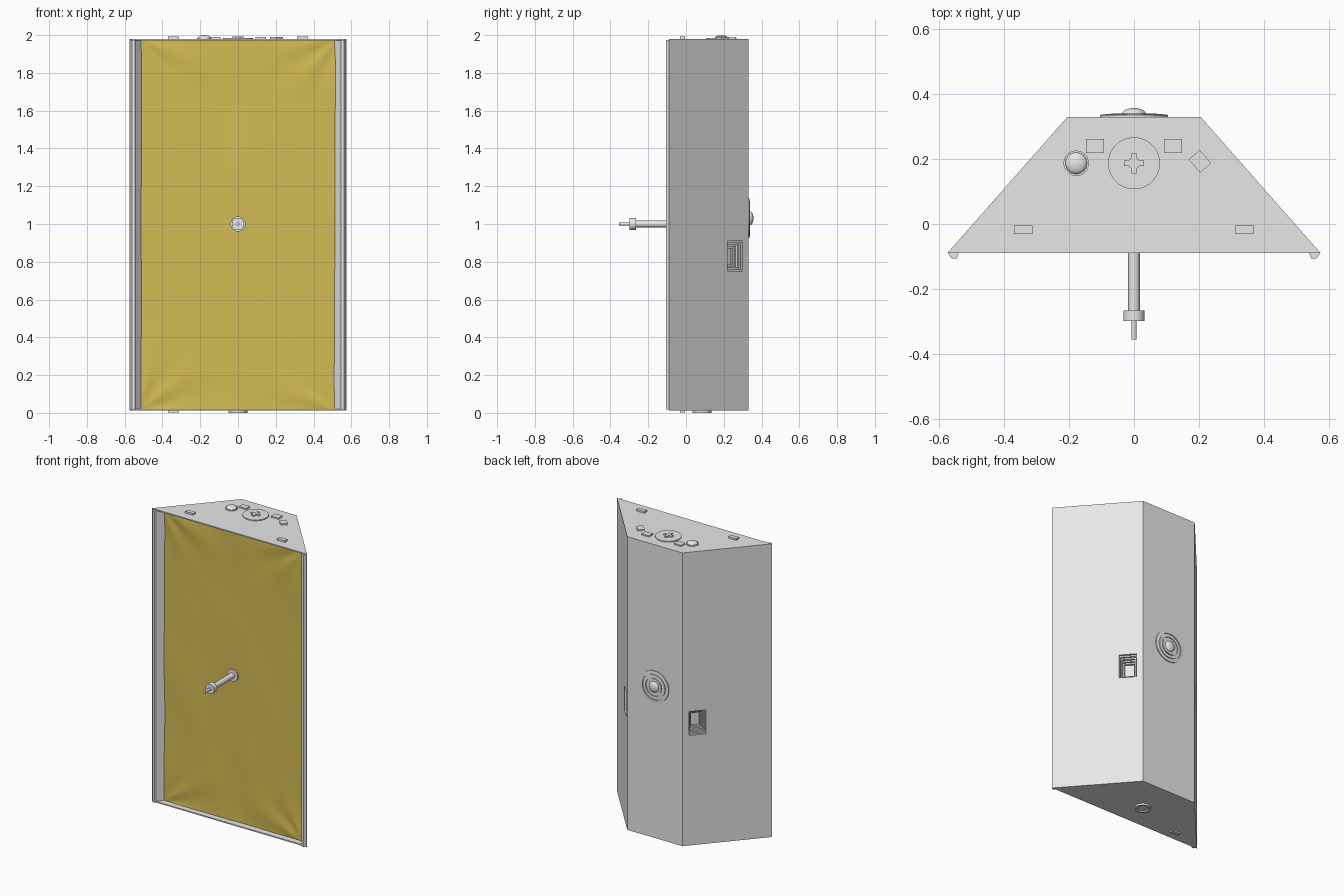
import bpy, bmesh, math
from mathutils import Vector, noise

if "Cube" in bpy.data.objects:
    bpy.data.objects.remove(bpy.data.objects["Cube"])


def material(name, rgb):
    m = bpy.data.materials.new(name)
    m.use_nodes = True
    m.diffuse_color = (*rgb, 1)
    m.node_tree.nodes["Principled BSDF"].inputs["Base Color"].default_value = (*rgb, 1)
    return m


GREY = material("light grey", (0.8, 0.8, 0.8))
GOLD = material("gold foil", (0.65, 0.5, 0.085))


def finish(name, bm, mat, loc=(0, 0, 0), rot=(0, 0, 0), smooth=False):
    bmesh.ops.recalc_face_normals(bm, faces=bm.faces)
    me = bpy.data.meshes.new(name)
    bm.to_mesh(me)
    bm.free()
    me.materials.append(mat)
    ob = bpy.data.objects.new(name, me)
    bpy.context.collection.objects.link(ob)
    ob.location, ob.rotation_euler = loc, rot
    bpy.ops.object.select_all(action="DESELECT")
    ob.select_set(True)
    bpy.context.view_layer.objects.active = ob
    if smooth:
        bpy.ops.object.shade_smooth_by_angle(angle=math.radians(35))
    return ob


def box(name, size, loc, turn=0):
    bm = bmesh.new()
    bmesh.ops.create_cube(bm, size=1)
    bmesh.ops.scale(bm, vec=size, verts=bm.verts)
    return finish(name, bm, GREY, loc, (0, 0, turn))


def prism(name, outline, low, high):
    bm = bmesh.new()
    face = bm.faces.new([bm.verts.new((x, y, low)) for x, y in outline])
    top = bmesh.ops.extrude_face_region(bm, geom=[face])["geom"]
    bmesh.ops.translate(bm, vec=(0, 0, high - low),
                        verts=[v for v in top if isinstance(v, bmesh.types.BMVert)])
    return finish(name, bm, GREY)


def lathe(name, profile, loc, rot=(0, 0, 0), sides=40):
    bm = bmesh.new()
    verts = [bm.verts.new((r, 0, h)) for r, h in profile]
    edges = [bm.edges.new(p) for p in zip(verts, verts[1:])]
    bmesh.ops.spin(bm, geom=verts + edges, cent=(0, 0, 0), axis=(0, 0, 1),
                   angle=2 * math.pi, steps=sides)
    bmesh.ops.remove_doubles(bm, verts=bm.verts, dist=0.0001)
    return finish(name, bm, GREY, loc, rot, True)


def dome(radius, height, base):
    return [(radius * math.cos(a * math.pi / 16), base + height * math.sin(a * math.pi / 16))
            for a in range(8)] + [(0, base + height)]


def cut(target, cutter):
    mod = target.modifiers.new("cut", "BOOLEAN")
    mod.operation, mod.object, mod.solver = "DIFFERENCE", cutter, "EXACT"
    bpy.context.view_layer.objects.active = target
    bpy.ops.object.modifier_apply(modifier=mod.name)
    bpy.data.objects.remove(cutter)


# Wedge-shaped cabinet with a shallow opening at the front
FRONT, BACK, BOTTOM, TOP = -0.09, 0.33, 0.012, 1.98
body = prism("cabinet", [(-0.575, FRONT), (0.575, FRONT), (0.205, BACK), (-0.205, BACK)],
             BOTTOM, TOP)
cut(body, prism("opening", [(-0.557, -0.1), (0.557, -0.1), (0.495, -0.03), (-0.495, -0.03)],
                BOTTOM + 0.008, TOP - 0.008))

# Stepped recess in each slanted side
slant = math.atan2(0.37, 0.42)
for side in (-1, 1):
    for step in range(5):
        shrink, depth = 1 - 0.12 * step, 0.014 * (step + 1)
        cut(body, box("recess", (2 * depth, 0.107 * shrink, 0.16 * shrink),
                      (side * 0.267, 0.26, 0.83), side * slant))

# Rim strips along the front edges
for side, word in ((-1, "right"), (1, "left")):
    prism(word + "_rim_strip", [(side * x, y) for x, y in
          ((0.573, FRONT), (0.562, -0.106), (0.546, -0.106), (0.54, FRONT))],
          BOTTOM + 0.005, TOP - 0.005)

# Wrinkled foil sheet, creased towards its corners
bm = bmesh.new()
bmesh.ops.create_grid(bm, x_segments=60, y_segments=110, size=1)
for v in bm.verts:
    x, z = v.co.x * 0.517, 0.996 + v.co.y * 0.978
    y = -0.05 + 0.006 * noise.noise(Vector((x * 4 + z, z * 1.6, 3)))
    for sx, cz in ((-1, BOTTOM), (1, BOTTOM), (-1, TOP), (1, TOP)):
        dx, dz = x - sx * 0.52, z - cz
        ray = math.atan2(abs(dz), abs(dx) + 0.001)
        reach = math.hypot(dx, dz)
        y += 0.006 * math.sin(9 * ray + sx + cz) * math.exp(-4 * reach) * min(1, reach * 8)
    v.co = (x, y, z)
finish("foil_sheet", bm, GOLD, smooth=True)

# Probe standing out of the foil
lathe("probe", [(0, -0.02), (0.04, -0.02), (0.04, 0.015), (0.018, 0.015), (0.018, 0.22),
                (0.033, 0.22), (0.033, 0.253), (0.008, 0.253), (0.008, 0.309), (0, 0.309)],
      (0, -0.046, 1), (math.pi / 2, 0, 0))

# Ringed boss on the back
lathe("back_boss", [(0.105, -0.002), (0.105, 0.006), (0.088, 0.008), (0.088, 0.003),
                    (0.08, 0.003), (0.08, 0.009), (0.062, 0.01), (0.062, 0.004),
                    (0.054, 0.004), (0.054, 0.01), (0.04, 0.01)] + dome(0.036, 0.017, 0.01),
      (0, BACK, 1.03), (-math.pi / 2, 0, 0))

# Fittings on the top
lathe("top_disc", [(0, -0.002), (0.08, -0.002), (0.08, 0.006), (0, 0.006)], (0, 0.187, TOP))
lathe("top_disc_hub", [(0.018, 0.004), (0.018, 0.011), (0, 0.011)], (0, 0.187, TOP))
for turn in (0, math.pi / 2):
    box("hub_cross", (0.062, 0.016, 0.009), (0, 0.187, TOP + 0.009), turn)
lathe("top_dome", [(0.039, -0.002), (0.039, 0.005), (0.034, 0.005)] + dome(0.033, 0.015, 0.005),
      (-0.178, 0.187, TOP))
box("turned_pad", (0.045, 0.054, 0.012), (0.203, 0.193, TOP + 0.003), slant)
for side in (-1, 1):
    box("rear_pad", (0.055, 0.042, 0.012), (side * 0.12, 0.24, TOP + 0.003))
    box("front_pad", (0.058, 0.027, 0.016), (side * 0.341, -0.018, TOP + 0.004))

# Fittings underneath
lathe("bottom_ring", [(0.05, -0.002), (0.05, 0.012), (0.036, 0.012), (0.036, 0.004), (0, 0.004)],
      (0, 0.085, BOTTOM), (math.pi, 0, 0))
box("bottom_pad", (0.058, 0.027, 0.014), (-0.341, -0.018, BOTTOM - 0.003))
